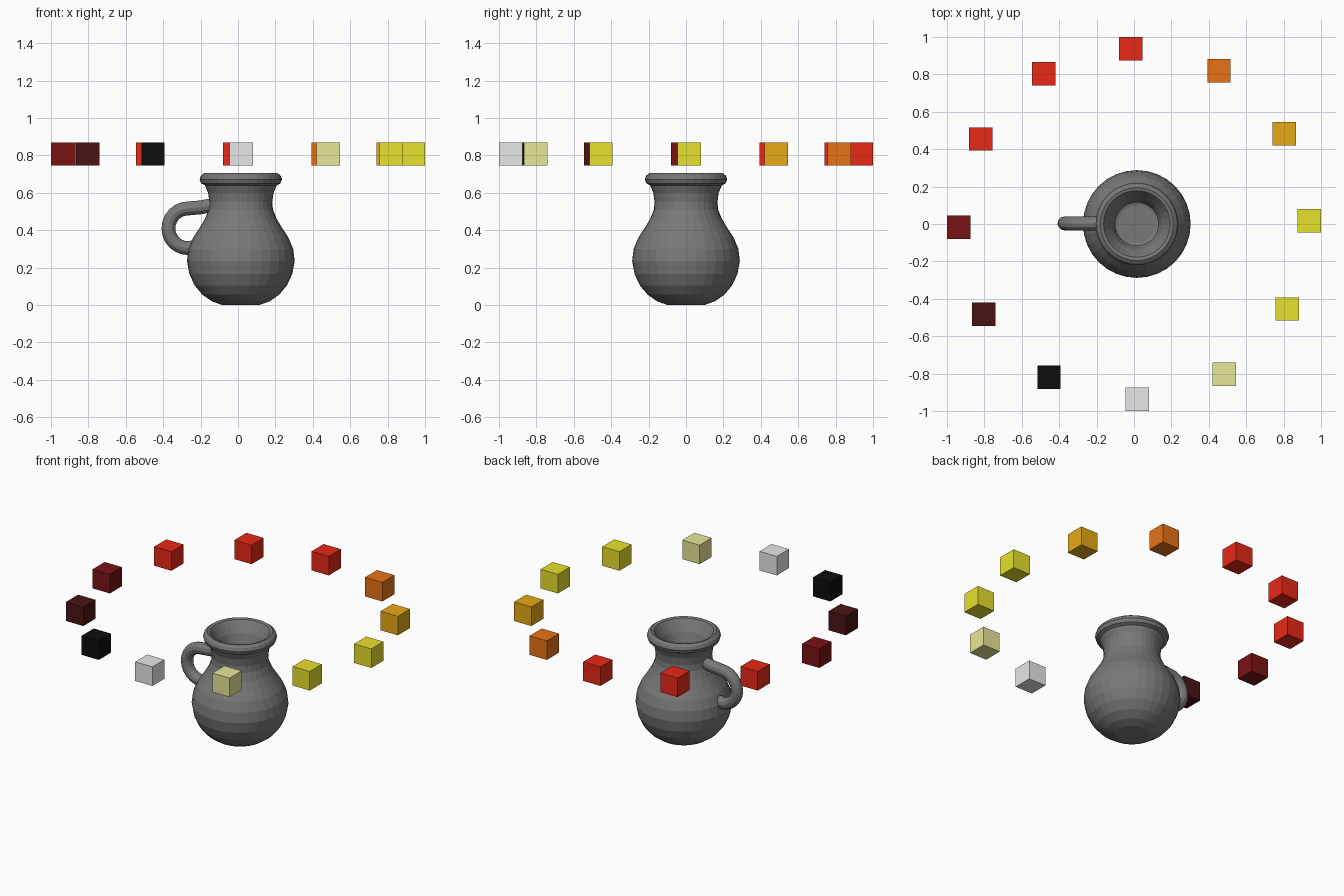
import bpy, bmesh, math

old = bpy.data.objects.get("Cube")
if old:
    bpy.data.objects.remove(old, do_unlink=True)


def material(name, r, g, b):
    m = bpy.data.materials.new(name)
    m.use_nodes = True
    m.diffuse_color = (r, g, b, 1)
    m.node_tree.nodes["Principled BSDF"].inputs["Base Color"].default_value = (r, g, b, 1)
    return m


def mesh_object(name, bm, mat):
    me = bpy.data.meshes.new(name)
    bm.to_mesh(me)
    bm.free()
    me.materials.append(mat)
    ob = bpy.data.objects.new(name, me)
    bpy.context.collection.objects.link(ob)
    return ob


grey = material("clay grey", .19, .19, .19)
white = material("white", .8, .8, .8)
pale = material("pale yellow", .8, .8, .31)
yellow = material("yellow", .8, .75, .025)
amber = material("amber", .8, .40, .008)
orange = material("orange", .8, .17, .008)
red = material("red", .8, .022, .008)
dark_red = material("dark red", .19, .006, .007)
maroon = material("maroon", .068, .007, .007)
black = material("black", .004, .004, .004)

POT_X = 0.015

# Jug body: one lathed profile, outside from the base up, then down the inside
outer = [(0, 0), (.10, 0), (.155, .02), (.205, .055), (.247, .105), (.275, .165),
         (.288, .235), (.280, .30), (.255, .36), (.222, .41), (.192, .46),
         (.172, .51), (.168, .55), (.175, .60), (.192, .64)]
lip = [(.212, .65), (.22, .672), (.213, .692), (.195, .705), (.178, .70), (.168, .685)]
inner = [(.135, .63), (.115, .57), (.115, .51), (.14, .45), (.20, .36),
         (.232, .27), (.232, .20), (.20, .12), (.15, .07), (.10, .055), (0, .055)]
bm = bmesh.new()
ring = [bm.verts.new((r, 0, z)) for r, z in outer + lip + inner]
edges = [bm.edges.new(pair) for pair in zip(ring, ring[1:])]
bmesh.ops.spin(bm, geom=ring + edges, cent=(0, 0, 0), axis=(0, 0, 1),
               angle=math.tau, steps=32, use_duplicate=False)
bmesh.ops.remove_doubles(bm, verts=bm.verts, dist=.0005)
bmesh.ops.recalc_face_normals(bm, faces=bm.faces)
jug = mesh_object("jug_body", bm, grey)
jug.location.x = POT_X

# Handle: a round tube along a half-circle path
path = [(-.13, .535), (-.20, .522)]
for i in range(13):
    a = math.radians(90 + 15 * i)
    path.append((-.268 + .104 * math.cos(a), .41 + .106 * math.sin(a)))
path.append((-.20, .315))
curve = bpy.data.curves.new("handle_path", "CURVE")
curve.dimensions = "3D"
curve.bevel_depth = .037
curve.bevel_resolution = 4
curve.use_fill_caps = True
spline = curve.splines.new("POLY")
spline.points.add(len(path) - 1)
for p, (x, z) in zip(spline.points, path):
    p.co = (x, .003, z, 1)
tube = bpy.data.objects.new("handle_path", curve)
bpy.context.collection.objects.link(tube)
bpy.context.view_layer.update()
me = bpy.data.meshes.new_from_object(tube.evaluated_get(bpy.context.evaluated_depsgraph_get()))
bm = bmesh.new()
bm.from_mesh(me)
for f in bm.faces:
    f.smooth = False
    f.material_index = 0
bpy.data.objects.remove(tube, do_unlink=True)
bpy.data.meshes.remove(me)
mesh_object("handle", bm, grey)

# Ring of floating cubes, clockwise from the back
colours = [red, orange, amber, yellow, yellow, pale,
           white, black, maroon, dark_red, red, red]
for i, mat in enumerate(colours):
    a = math.radians(91 - 30 * i)
    bm = bmesh.new()
    bmesh.ops.create_cube(bm, size=.125)
    cube = mesh_object(f"floating_cube_{i + 1}", bm, mat)
    cube.location = (.9375 * math.cos(a), .9375 * math.sin(a), .807)
